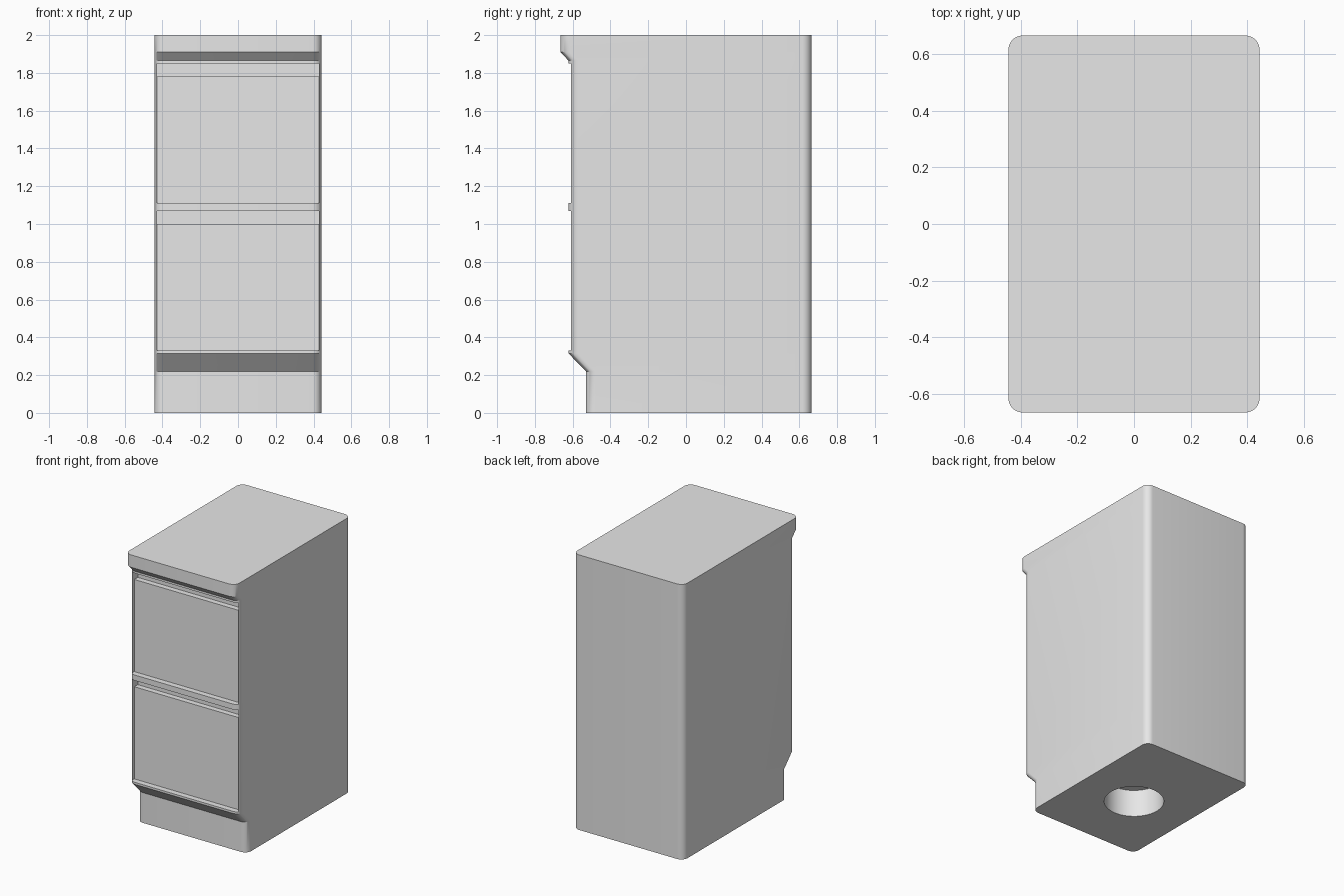
import bpy, bmesh, math

cube = bpy.data.objects.get("Cube")
if cube:
    bpy.data.objects.remove(cube, do_unlink=True)

HALF_W, BACK, RADIUS, ARC = 0.443, 0.665, 0.05, 8
OPEN_W = 0.856                       # width of the drawer openings
PANEL_Y, POCKET_Y = -0.58, -0.54     # drawer face and finger pocket depths
OPENINGS = {"lower": (0.33, 1.0, 1.07), "upper": (1.11, 1.78, 1.85)}

grey = bpy.data.materials.new("light_grey")
grey.use_nodes = True
grey.diffuse_color = (0.8, 0.8, 0.8, 1)
grey.node_tree.nodes["Principled BSDF"].inputs["Base Color"].default_value = (0.8, 0.8, 0.8, 1)


def finish(bm, name):
    bmesh.ops.recalc_face_normals(bm, faces=bm.faces)
    mesh = bpy.data.meshes.new(name)
    bm.to_mesh(mesh)
    bm.free()
    obj = bpy.data.objects.new(name, mesh)
    bpy.context.collection.objects.link(obj)
    mesh.materials.append(grey)
    return obj


def box(name, x, y, z):
    """Box spanning the given (low, high) ranges."""
    bm = bmesh.new()
    bmesh.ops.create_cube(bm, size=1)
    for v in bm.verts:
        v.co = [r[0] if c < 0 else r[1] for c, r in zip(v.co, (x, y, z))]
    return finish(bm, name)


def rounded_outline(front):
    """Plan outline with rounded corners, from y = front to the back."""
    cx = HALF_W - RADIUS
    centres = [(cx, BACK - RADIUS), (-cx, BACK - RADIUS),
               (-cx, front + RADIUS), (cx, front + RADIUS)]
    points = []
    for i, (x, y) in enumerate(centres):
        for k in range(ARC + 1):
            a = math.pi / 2 * (i + k / ARC)
            points.append((x + RADIUS * math.cos(a), y + RADIUS * math.sin(a)))
    return points


def select_only(obj):
    bpy.ops.object.select_all(action='DESELECT')
    obj.select_set(True)
    bpy.context.view_layer.objects.active = obj


def cut(obj, cutter):
    mod = obj.modifiers.new("cut", 'BOOLEAN')
    mod.operation = 'DIFFERENCE'
    mod.solver = 'EXACT'
    mod.object = cutter
    cutter.hide_render = True
    select_only(obj)
    bpy.ops.object.modifier_apply(modifier=mod.name)
    bpy.data.objects.remove(cutter, do_unlink=True)


# Cabinet: stacked outlines form the plinth, drawer bay and overhanging top
profile = [(0, -0.53), (0.22, -0.53), (0.315, -0.622),
           (1.865, -0.622), (1.91, -0.665), (2, -0.665)]
bm = bmesh.new()
rings = [[bm.verts.new((x, y, z)) for x, y in rounded_outline(front)]
         for z, front in profile]
for low, high in zip(rings, rings[1:]):
    for i in range(len(low)):
        j = (i + 1) % len(low)
        bm.faces.new((low[i], low[j], high[j], high[i]))
bm.faces.new(rings[0])
bm.faces.new(rings[-1])
cabinet = finish(bm, "cabinet_body")

# Drawer openings
span_x = (-OPEN_W / 2, OPEN_W / 2)
for name, (bottom, edge, top) in OPENINGS.items():
    cut(cabinet, box("opening_cutter", span_x, (-0.8, POCKET_Y), (bottom, top)))

# Round socket in the underside
bm = bmesh.new()
bmesh.ops.create_cone(bm, cap_ends=True, segments=48, radius1=0.2, radius2=0.2, depth=0.4)
cut(cabinet, finish(bm, "socket_cutter"))

select_only(cabinet)
bpy.ops.object.shade_smooth_by_angle(angle=math.radians(30))

# Drawer fronts, with a finger pocket left open above each
for name, (bottom, edge, top) in OPENINGS.items():
    box(name + "_drawer_front", span_x, (PANEL_Y, POCKET_Y), (bottom, edge))
